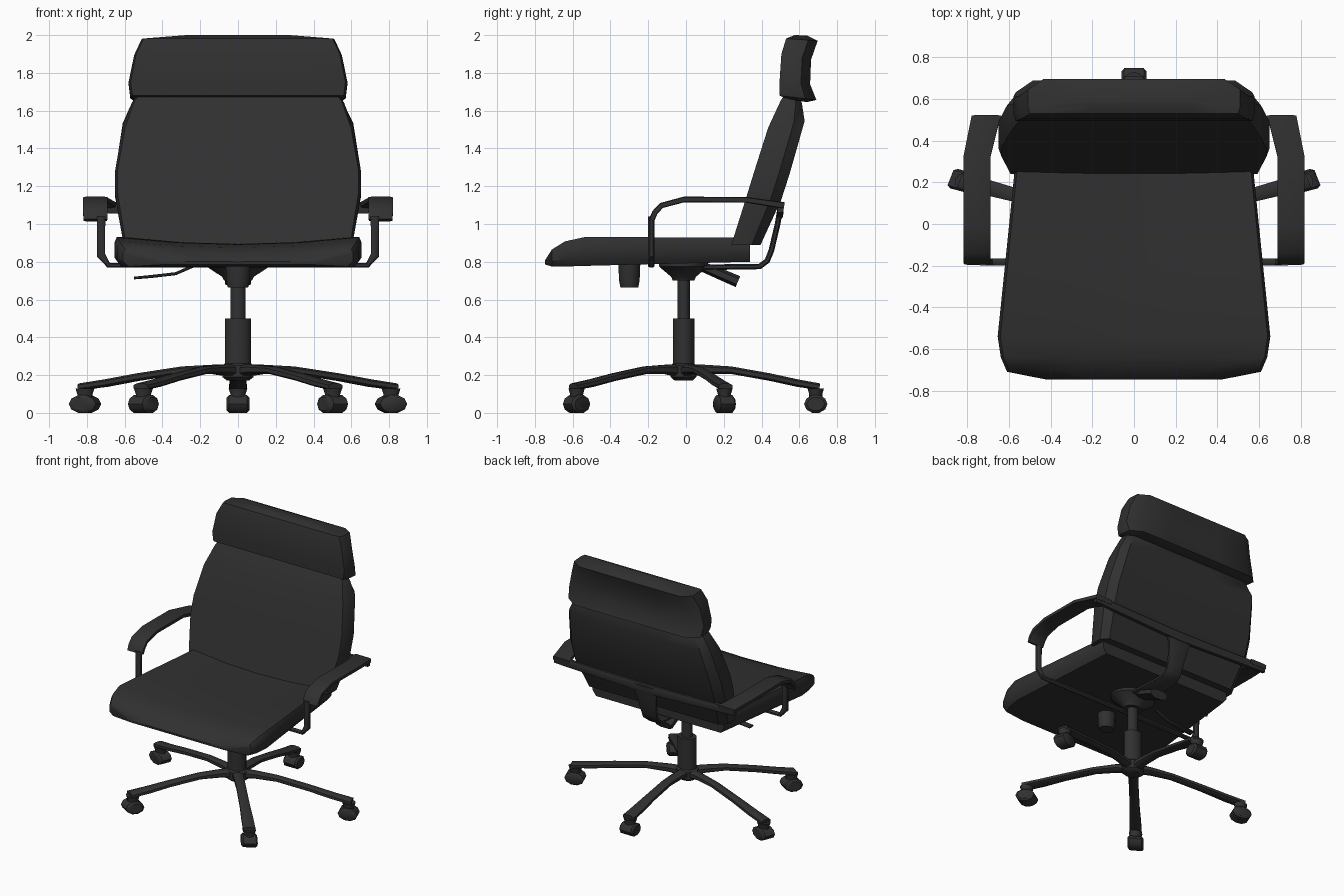
import bpy, bmesh, math
from mathutils import Matrix, Vector

if "Cube" in bpy.data.objects:
    bpy.data.objects.remove(bpy.data.objects["Cube"])

black = bpy.data.materials.new("matte black")
black.diffuse_color = (0.03, 0.03, 0.03, 1)
black.use_nodes = True
black.node_tree.nodes["Principled BSDF"].inputs["Base Color"].default_value = black.diffuse_color
I = Matrix.Identity(4)
CY = -0.013                                   # column axis in y


def loft(name, rings, mat=I):
    """Skin closed rings of equal length and cap both ends."""
    bm = bmesh.new()
    vs = [[bm.verts.new(mat @ Vector(p)) for p in r] for r in rings]
    n = len(vs[0])
    for a, b in zip(vs, vs[1:]):
        for i in range(n):
            j = (i + 1) % n
            bm.faces.new((a[i], a[j], b[j], b[i]))
    bm.faces.new(vs[0][::-1])
    bm.faces.new(vs[-1])
    bmesh.ops.recalc_face_normals(bm, faces=bm.faces)
    me = bpy.data.meshes.new(name)
    bm.to_mesh(me)
    bm.free()
    me.materials.append(black)
    ob = bpy.data.objects.new(name, me)
    bpy.context.collection.objects.link(ob)
    return ob


def cushion(name, stations, back=0.95, dish=0.0):
    """Stations: half width, face point (y, z), rear point (y, z)."""
    half = [(0, 0, 1), (.5, 0, .75), (.98, 0, 0), (1, .2, 0), (1, .7, 0),
            (back, 1, 0), (.4, 1, 0)]
    prof = half + [(0, 1, 0)] + [(-x, t, d) for x, t, d in half[:0:-1]]
    rings = []
    for w, (ay, az), (by, bz) in stations:
        ring = []
        for x, t, d in prof:
            s = t + d * dish
            ring.append((x * w, ay + (by - ay) * s, az + (bz - az) * s))
        rings.append(ring)
    return loft(name, rings)


def ribbon(name, stations, mat=I, c=0.25):
    """Chamfered bar along a y-z path. Stations: x, y, z, width, thickness."""
    k = 0.5 - c
    prof = [(.5, k), (k, .5), (-k, .5), (-.5, k),
            (-.5, -k), (-k, -.5), (k, -.5), (.5, -k)]
    P = [Vector(s[1:3]) for s in stations]
    rings = []
    for i, (x, y, z, w, t) in enumerate(stations):
        a = (P[i] - P[i - 1]).normalized() if i else Vector((0, 0))
        b = (P[i + 1] - P[i]).normalized() if i + 1 < len(P) else Vector((0, 0))
        d = (a + b).normalized()
        rings.append([(x + u * w, y - d.y * v * t, z + d.x * v * t) for u, v in prof])
    return loft(name, rings, mat)


def turned(name, rz, centre, n=16, sx=1.0, sy=1.0, mat=I):
    """Round part from (radius, z) pairs."""
    cx, cy = centre
    return loft(name, [[(cx + sx * r * math.cos(2 * math.pi * (i + .5) / n),
                         cy + sy * r * math.sin(2 * math.pi * (i + .5) / n), z)
                        for i in range(n)] for r, z in rz], mat)


# Upholstery
cushion("seat", [
    (.42, (-.748, .805), (-.745, .785)), (.61, (-.71, .865), (-.71, .775)),
    (.64, (-.64, .908), (-.64, .775)), (.655, (-.54, .93), (-.54, .778)),
    (.62, (-.2, .93), (-.2, .787)), (.565, (.34, .927), (.34, .80))], .95, .25)
cushion("backrest", [
    (.605, (.24, .89), (.395, .89)), (.65, (.325, 1.16), (.505, 1.13)),
    (.65, (.365, 1.29), (.55, 1.27)), (.61, (.435, 1.51), (.628, 1.545)),
    (.56, (.50, 1.65), (.615, 1.63)), (.52, (.53, 1.70), (.60, 1.70))], .92)
cushion("headrest", [
    (.55, (.53, 1.665), (.64, 1.645)), (.57, (.495, 1.68), (.69, 1.657)),
    (.58, (.495, 1.75), (.657, 1.74)), (.55, (.505, 1.9), (.662, 1.87)),
    (.51, (.53, 1.982), (.697, 1.97)), (.28, (.575, 2.0), (.64, 1.998))], .85)

# Armrests, the band behind the back that joins them, and the U tube under the seat
for s, side in ((1, "right"), (-1, "left")):
    ribbon(side + "_armrest", [
        (s * .755, -.182, 1.02, .125, .03), (s * .755, -.165, 1.06, .13, .03),
        (s * .755, -.13, 1.098, .13, .03), (s * .755, -.01, 1.13, .13, .03),
        (s * .755, .32, 1.128, .13, .03), (s * .71, .52, 1.098, .14, .035)], c=.12)
turn = Matrix.Translation((0, 0, 0)) @ Matrix.Rotation(math.pi / 2, 4, 'Z')
ribbon("rear_band", [(.50, -.775, 1.088, .03, .055), (.50, -.4, 1.075, .03, .06),
                     (.497, 0, 1.065, .03, .07), (.50, .4, 1.075, .03, .06),
                     (.50, .775, 1.088, .03, .055)], turn, .1)
half = [(-.725, 1.04), (-.725, .835), (-.685, .782)]
path = half + [(-y, z) for y, z in half[::-1]]
ribbon("arm_tube", [(-.183, y, z, .035, .045 if z > .8 else .028) for y, z in path], turn)

# Spine from the band down and under the seat
ribbon("back_spine", [(0, .50, 1.09, .26, .03), (0, .485, 1.0, .17, .03),
                      (0, .452, .86, .13, .03), (0, .43, .805, .13, .03),
                      (0, .39, .775, .14, .03), (0, .05, .77, .18, .03)])

# Tilt mechanism, knobs and lever
turned("tilt_mechanism", [(.075, .70), (.085, .72), (.17, .775), (.17, .80)],
       (0, CY), sy=.78)
turned("tension_knob", [(.055, .665), (.063, .70), (.068, .80)], (0, -.30), sy=.88)
ribbon("rear_knob", [(0, .06, .785, .12, .05), (0, .2, .727, .13, .06),
                     (0, .275, .695, .14, .062)])
ribbon("height_lever", [(-.02, .22, .785, .03, .016), (-.02, .33, .737, .03, .016),
                        (-.02, .46, .722, .05, .016), (-.02, .55, .714, .05, .014)], turn)

# Gas column
turned("column_sleeve", [(.071, .22), (.071, .50)], (0, CY), sy=.82)
turned("column_piston", [(.041, .48), (.041, .74)], (0, CY), sy=.82)
turned("base_hub", [(.06, .172), (.085, .19), (.085, .25), (.07, .262)], (0, CY), sy=.82)

# Five legs with casters, laid out on a circle stretched to the base's proportions
stretch = Matrix.Translation((0, CY, 0)) @ Matrix.Diagonal((.852, .70, 1, 1))
for k in range(5):
    m = stretch @ Matrix.Rotation(k * 2 * math.pi / 5, 4, 'Z')
    n = str(k + 1)
    ribbon("base_leg_" + n, [
        (0, 0, .22, .10, .07), (0, .16, .23, .09, .05), (0, .36, .226, .085, .04),
        (0, .65, .19, .09, .04), (0, .86, .158, .105, .04), (0, 1.03, .138, .11, .036)], m)
    turned("caster_neck_" + n, [(.05, .06), (.05, .10), (.062, .13)], (0, 1.0), 10, mat=m)
    rings = []
    for x, r in ((-.07, .75), (-.055, 1), (.055, 1), (.07, .75)):
        rings.append([(x, 1.0 + .088 * r * math.cos(a * math.pi / 5),
                       .047 + .049 * r * math.sin(a * math.pi / 5)) for a in range(10)])
    loft("caster_" + n, rings, m)

# Smooth shading with crisp edges
for ob in bpy.context.collection.objects:
    ob.select_set(True)
    bpy.context.view_layer.objects.active = ob
bpy.ops.object.shade_smooth_by_angle(angle=math.radians(40))
